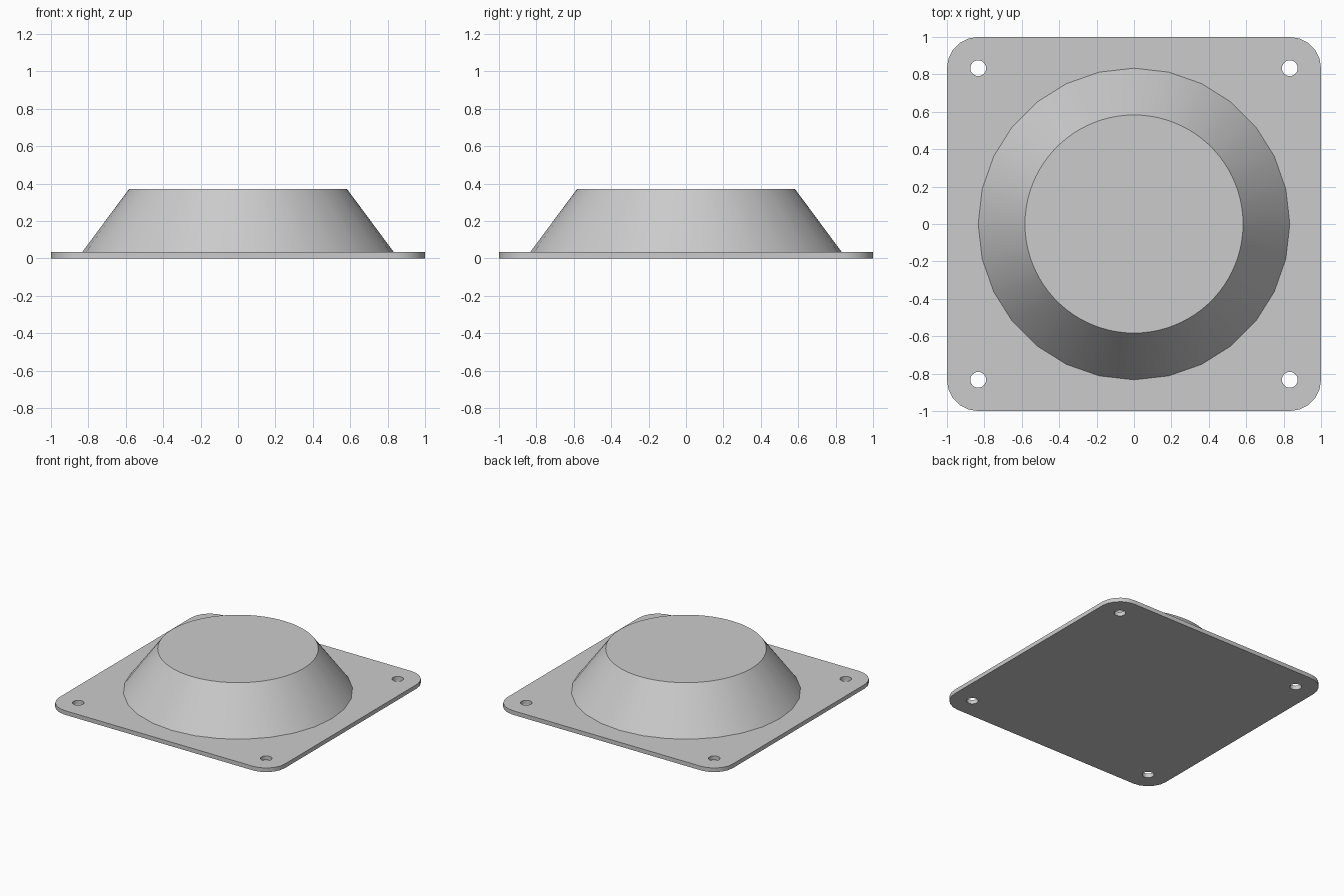
import bpy, bmesh
from math import sin, cos, tau, radians

cube = bpy.data.objects.get("Cube")
if cube:
    bpy.data.objects.remove(cube, do_unlink=True)

PLATE_TOP, DOME_TOP = 0.033, 0.37
CORNER = 0.833          # centre of both the corner rounding and the screw holes

grey = bpy.data.materials.new("light grey")
grey.use_nodes = True
colour = (0.6, 0.6, 0.6, 1)
grey.diffuse_color = colour
grey.node_tree.nodes["Principled BSDF"].inputs["Base Color"].default_value = colour


def finish(bm, name):
    """Turn a bmesh into a shaded, coloured object."""
    bmesh.ops.recalc_face_normals(bm, faces=bm.faces)
    mesh = bpy.data.meshes.new(name)
    bm.to_mesh(mesh)
    bm.free()
    mesh.materials.append(grey)
    obj = bpy.data.objects.new(name, mesh)
    bpy.context.collection.objects.link(obj)
    bpy.ops.object.select_all(action="DESELECT")
    obj.select_set(True)
    bpy.context.view_layer.objects.active = obj
    bpy.ops.object.shade_smooth_by_angle(angle=radians(30))
    return obj


def arc(cx, cy, r, start, sweep, steps):
    return [(cx + r * cos(start + sweep * i / steps),
             cy + r * sin(start + sweep * i / steps)) for i in range(steps + 1)]


def add_ring(bm, points, z):
    return [bm.verts.new((x, y, z)) for x, y in points]


# Mounting plate: rounded square outline with four screw holes, extruded
bm = bmesh.new()
outline, loops = [], []
for k, (sx, sy) in enumerate([(1, 1), (-1, 1), (-1, -1), (1, -1)]):
    x, y = sx * CORNER, sy * CORNER
    outline += arc(x, y, 1 - CORNER, k * tau / 4, tau / 4, 5)
    loops.append(arc(x, y, 0.042, 0, tau, 24)[:-1])
loops.append(outline)
for points in loops:
    ring = add_ring(bm, points, 0)
    for i, v in enumerate(ring):
        bm.edges.new((ring[i - 1], v))
bmesh.ops.triangle_fill(bm, edges=bm.edges[:], use_beauty=True)
result = bmesh.ops.extrude_face_region(bm, geom=bm.faces[:], use_keep_orig=True)
top = [g for g in result["geom"] if isinstance(g, bmesh.types.BMVert)]
bmesh.ops.translate(bm, verts=top, vec=(0, 0, PLATE_TOP))
finish(bm, "mounting_plate")

# Raised cone: coarse lower rim fanned up to a finer upper rim, with flat cap
bm = bmesh.new()
SIDES, FINE = 28, 3
low = add_ring(bm, arc(0, 0, 0.833, 0, tau, SIDES)[:-1], PLATE_TOP)
high = add_ring(bm, arc(0, 0, 0.583, 0, tau, SIDES * FINE)[:-1], DOME_TOP)
for i in range(SIDES):
    a, b = low[i], low[(i + 1) % SIDES]
    h = [high[(i * FINE + j) % len(high)] for j in range(FINE + 1)]
    bm.faces.new((a, h[1], h[0]))
    bm.faces.new((a, b, h[2], h[1]))
    bm.faces.new((b, h[3], h[2]))
bm.faces.new(high)
finish(bm, "raised_cone")
